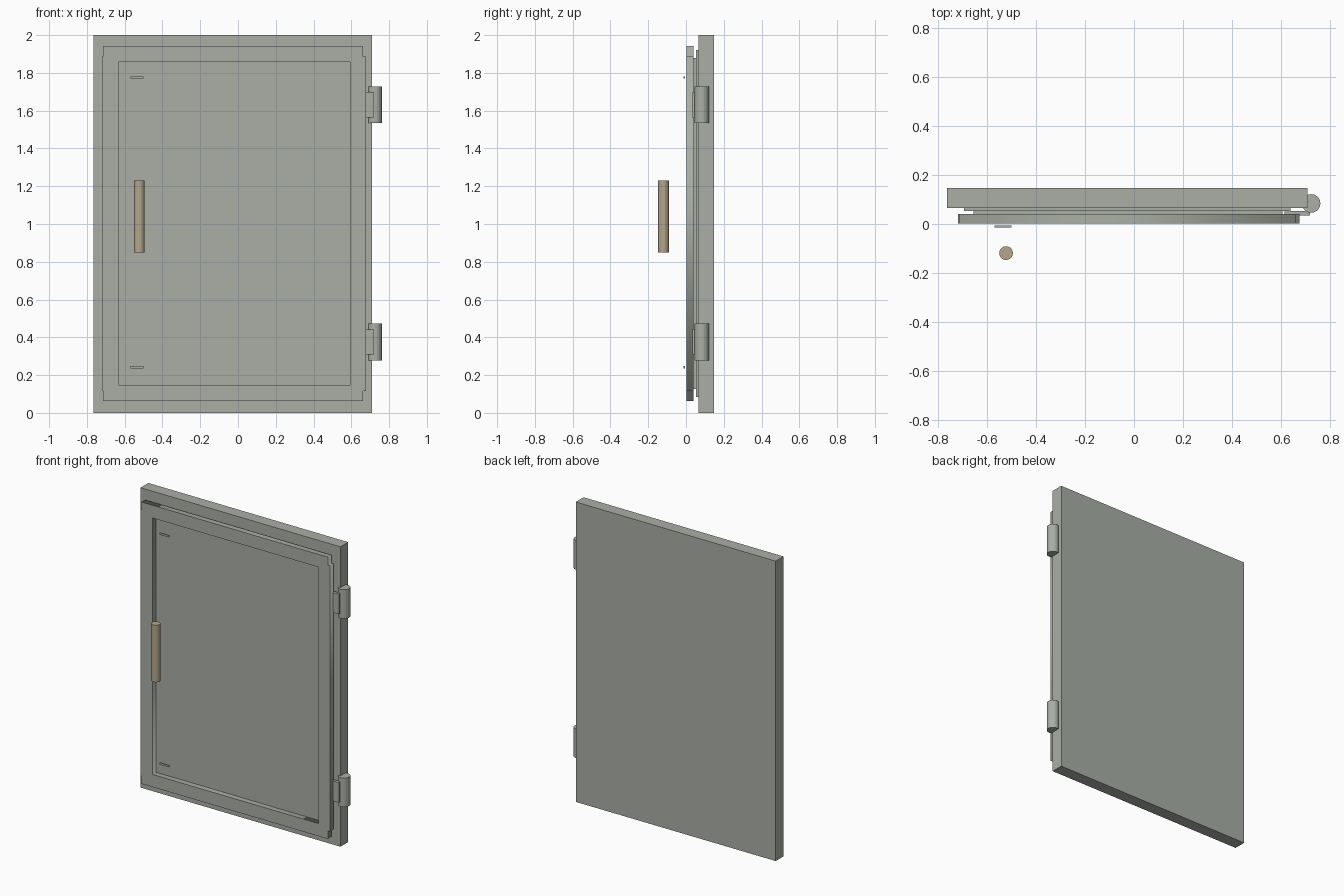
import bpy
import bmesh
from mathutils import Matrix

cube = bpy.data.objects.get("Cube")
if cube:
    bpy.data.objects.remove(cube, do_unlink=True)


def material(name, color):
    m = bpy.data.materials.new(name)
    m.use_nodes = True
    m.diffuse_color = (*color, 1)
    m.node_tree.nodes["Principled BSDF"].inputs["Base Color"].default_value = (*color, 1)
    return m


GREY = material("grey green paint", (0.40, 0.43, 0.38))
TAN = material("tan metal", (0.46, 0.38, 0.26))


def add_mesh(name, bm, mat):
    mesh = bpy.data.meshes.new(name)
    bm.to_mesh(mesh)
    bm.free()
    mesh.materials.append(mat)
    obj = bpy.data.objects.new(name, mesh)
    bpy.context.collection.objects.link(obj)
    return obj


def box(name, xs, ys, zs, mat=GREY):
    bm = bmesh.new()
    spans = (xs, ys, zs)
    size = Matrix.Diagonal([b - a for a, b in spans] + [1])
    place = Matrix.Translation([(a + b) / 2 for a, b in spans])
    bmesh.ops.create_cube(bm, size=1, matrix=place @ size)
    return add_mesh(name, bm, mat)


def rod(name, x, y, zs, radius, sides, mat):
    bm = bmesh.new()
    bmesh.ops.create_cone(bm, cap_ends=True, segments=sides, radius1=radius,
                          radius2=radius, depth=zs[1] - zs[0],
                          matrix=Matrix.Translation((x, y, sum(zs) / 2)))
    return add_mesh(name, bm, mat)


def framed_plate(name, outlines, ys, mat):
    """Extrude an x/z outline with a hole along y."""
    curve = bpy.data.curves.new(name, "CURVE")
    curve.dimensions = "2D"
    curve.fill_mode = "BOTH"
    curve.extrude = (ys[1] - ys[0]) / 2
    for points in outlines:
        spline = curve.splines.new("POLY")
        spline.points.add(len(points) - 1)
        for p, (x, z) in zip(spline.points, points):
            p.co = (x, z, 0, 1)
        spline.use_cyclic_u = True
    temp = bpy.data.objects.new(name + " outline", curve)
    bpy.context.collection.objects.link(temp)
    bpy.context.view_layer.update()
    bm = bmesh.new()
    bm.from_mesh(temp.to_mesh())
    temp.to_mesh_clear()
    bpy.data.objects.remove(temp, do_unlink=True)
    # stand the flat plate upright, facing the front
    bm.transform(Matrix(((1, 0, 0, 0), (0, 0, -1, sum(ys) / 2), (0, 1, 0, 0), (0, 0, 0, 1))))
    bmesh.ops.remove_doubles(bm, verts=bm.verts, dist=0.0001)
    bmesh.ops.dissolve_limit(bm, angle_limit=0.01, verts=bm.verts, edges=bm.edges)
    bmesh.ops.recalc_face_normals(bm, faces=bm.faces)
    return add_mesh(name, bm, mat)


# Back slab and the two stepped layers in front of it
box("back_slab", (-0.765, 0.71), (0.065, 0.147), (0, 2))
box("outer_step", (-0.694, 0.64), (0.053, 0.065), (0.085, 1.92))
box("inner_step", (-0.657, 0.606), (0.040, 0.053), (0.127, 1.878))

# Door frame with notched corners and a recessed opening
left, right, step_l, step_r = -0.72, 0.677, -0.715, 0.661
low, low_step, high_step, high = 0.063, 0.116, 1.888, 1.942
outline = [(step_l, low), (step_r, low), (step_r, low_step), (right, low_step),
           (right, high_step), (step_r, high_step), (step_r, high), (step_l, high),
           (step_l, high_step), (left, high_step), (left, low_step), (step_l, low_step)]
opening = [(-0.632, 0.147), (0.593, 0.147), (0.593, 1.857), (-0.632, 1.857)]
framed_plate("door_frame", [outline, opening], (0.002, 0.040), GREY)

# Hinges
for label, z in (("upper", 1.631), ("lower", 0.375)):
    rod(label + "_hinge_barrel", 0.724, 0.084, (z - 0.097, z + 0.097), 0.038, 20, GREY)
    box(label + "_hinge_leaf", (0.616, 0.72), (0.034, 0.053), (z - 0.067, z + 0.067))

# Handle grip and its two mounting tabs
rod("handle_grip", -0.523, -0.119, (0.85, 1.23), 0.028, 20, TAN)
for label, z in (("upper", 1.775), ("lower", 0.242)):
    box(label + "_handle_tab", (-0.57, -0.501), (-0.014, -0.006), (z - 0.006, z + 0.006))
